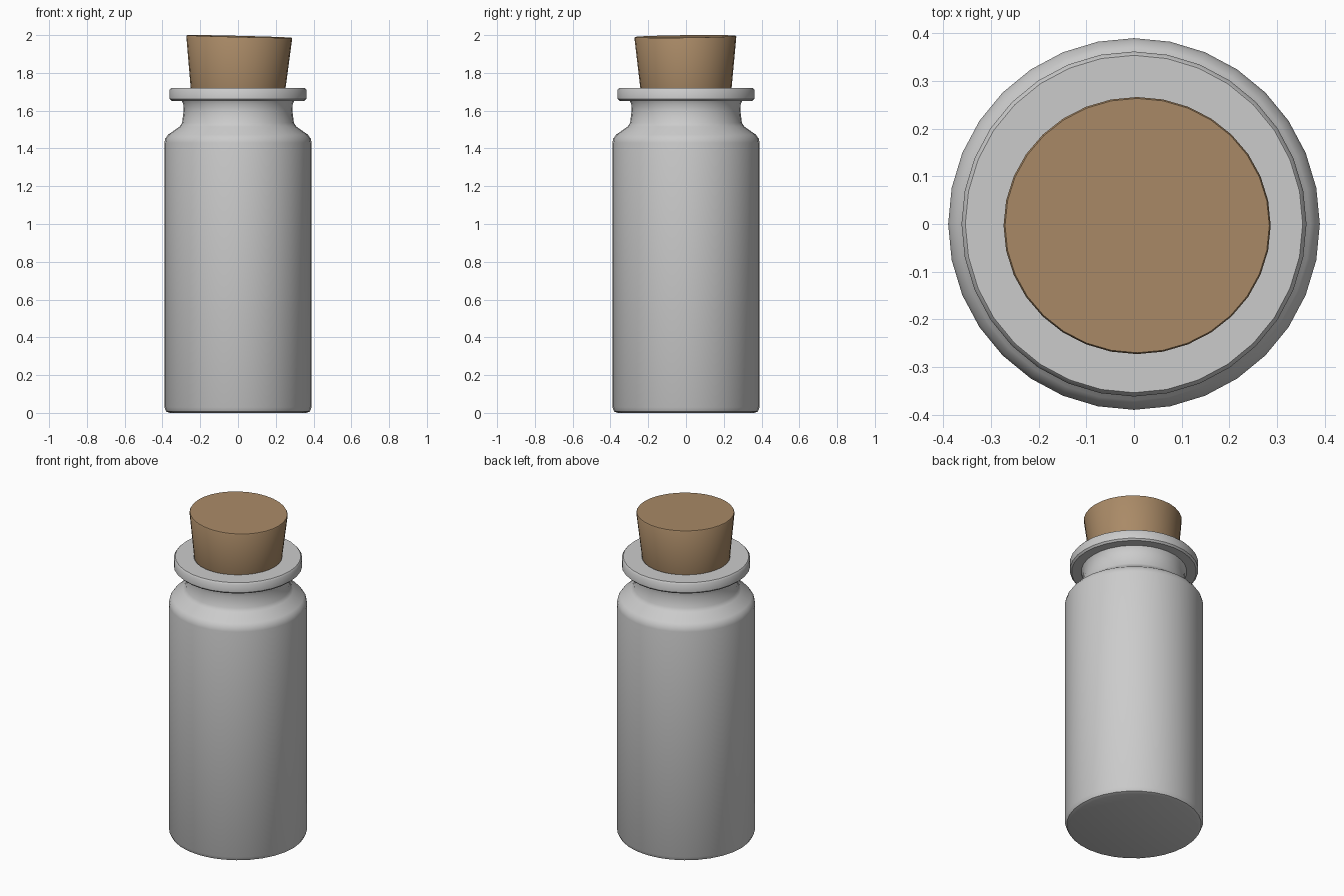
import bpy, bmesh, math
from math import cos, sin, pi

if "Cube" in bpy.data.objects:
    bpy.data.objects.remove(bpy.data.objects["Cube"])

SEGS = 32

def lathe(name, profile, angle=40):
    """Spin an (r, z) profile around z; r = 0 ends become poles."""
    bm = bmesh.new()
    rings = []
    for r, z in profile:
        if r == 0:
            rings.append([bm.verts.new((0, 0, z))] * SEGS)
        else:
            rings.append([bm.verts.new((r * cos(2 * pi * i / SEGS), r * sin(2 * pi * i / SEGS), z))
                          for i in range(SEGS)])
    for a, b in zip(rings, rings[1:]):
        for i in range(SEGS):
            j = (i + 1) % SEGS
            bm.faces.new(list(dict.fromkeys((a[i], a[j], b[j], b[i]))))
    bmesh.ops.recalc_face_normals(bm, faces=bm.faces)
    mesh = bpy.data.meshes.new(name)
    bm.to_mesh(mesh)
    bm.free()
    ob = bpy.data.objects.new(name, mesh)
    bpy.context.collection.objects.link(ob)
    bpy.ops.object.select_all(action='DESELECT')
    ob.select_set(True)
    bpy.context.view_layer.objects.active = ob
    bpy.ops.object.shade_smooth_by_angle(angle=math.radians(angle))
    return ob

# Hollow bottle: outer wall, shoulder, neck, lip, then back down inside
lathe("bottle", [
    (0, 0), (0.36, 0), (0.38, 0.007), (0.39, 0.03),
    (0.39, 1.43), (0.385, 1.452), (0.37, 1.473), (0.31, 1.515), (0.296, 1.535),
    (0.288, 1.60), (0.29, 1.635), (0.298, 1.652),
    (0.352, 1.652), (0.362, 1.662), (0.362, 1.71), (0.354, 1.72),
    (0.25, 1.72), (0.24, 1.71), (0.24, 1.53),
    (0.34, 1.44), (0.35, 1.41), (0.35, 0.06), (0.33, 0.04), (0, 0.04)])

# Tapered cork, slightly oval and tilted in the neck
cork = lathe("cork", [(0, -0.17), (0.228, -0.17), (0.232, -0.165),
                      (0.279, 0.268), (0.276, 0.273), (0, 0.273)])
cork.location = (0, 0, 1.72)
cork.scale = (1.005, 0.967, 1)
cork.rotation_euler = (math.radians(0.7), math.radians(1.4), 0)
mat = bpy.data.materials.new("cork_brown")
mat.diffuse_color = (0.40, 0.255, 0.135, 1)
mat.use_nodes = True
mat.node_tree.nodes["Principled BSDF"].inputs["Base Color"].default_value = mat.diffuse_color
cork.data.materials.append(mat)
